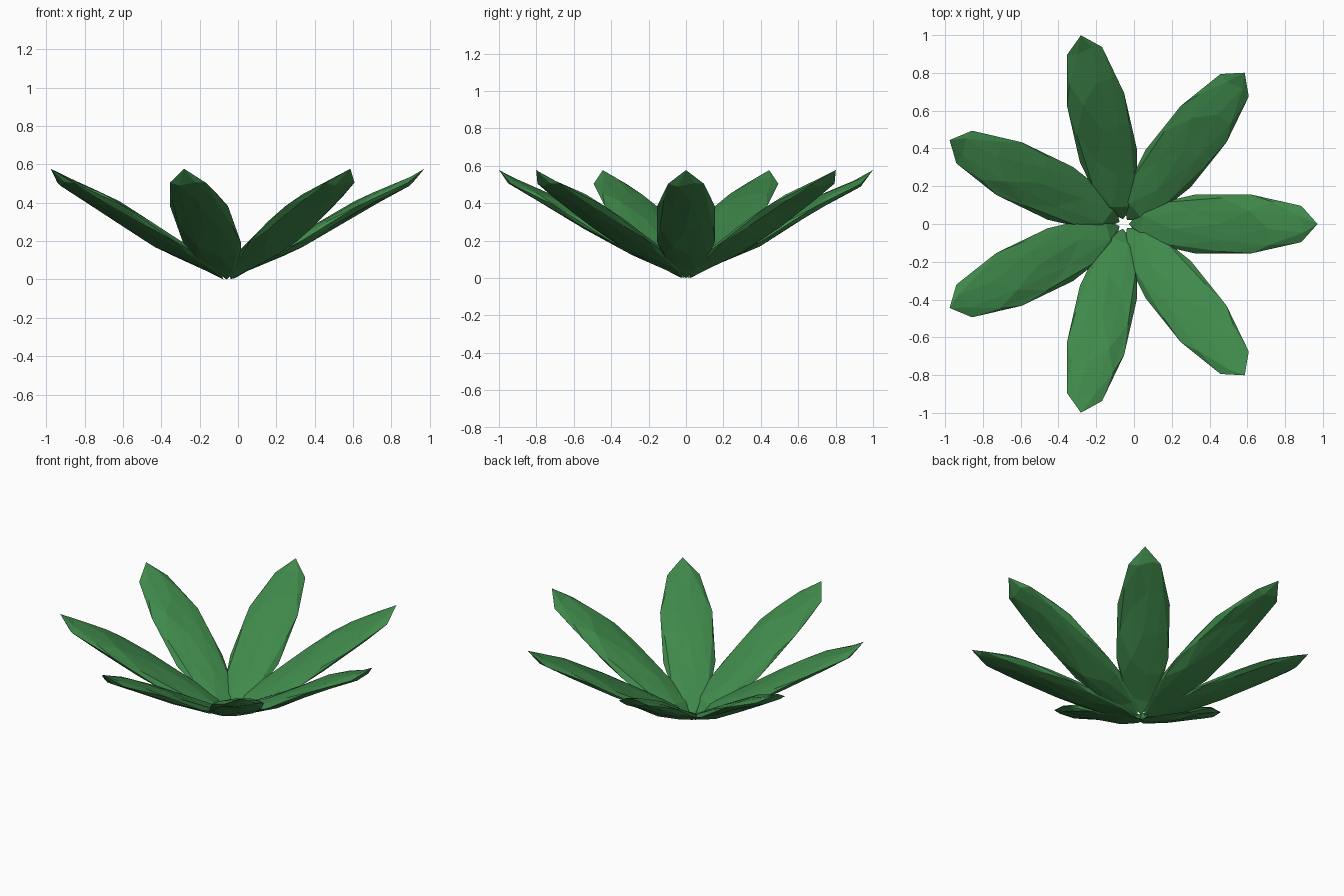
import bpy, bmesh, math
from mathutils import Matrix, Vector

if "Cube" in bpy.data.objects:
    bpy.data.objects.remove(bpy.data.objects["Cube"])

green = bpy.data.materials.new("leaf_green")
green.diffuse_color = (0.05, 0.25, 0.07, 1)
green.use_nodes = True
green.node_tree.nodes["Principled BSDF"].inputs["Base Color"].default_value = green.diffuse_color

LEAVES = 7
TILT = math.radians(30)
HALF_LEN, HALF_WIDTH, HALF_THICK = 0.577, 0.163, 0.035


def bend(u):
    """Slight S-bend of the blade along its length (u from -1 to 1)."""
    a = abs(u)
    pts = [(0, 0), (0.309, 0.006), (0.809, -0.02), (1.0, 0)]
    for (a0, b0), (a1, b1) in zip(pts, pts[1:]):
        if a <= a1 + 1e-4:
            return math.copysign(1, u) * (b0 + (b1 - b0) * (a - a0) / (a1 - a0))
    return 0


# One faceted leaf blade: flattened ball, tilted upward from the middle
bm = bmesh.new()
bmesh.ops.create_icosphere(bm, subdivisions=2, radius=1)
bmesh.ops.rotate(bm, verts=bm.verts, matrix=Matrix.Rotation(-math.pi / 2, 3, 'Z'))
for v in bm.verts:
    u, w, t = v.co
    v.co = Vector((u * HALF_LEN, w * HALF_WIDTH, t * HALF_THICK + bend(u)))
bmesh.ops.rotate(bm, verts=bm.verts, matrix=Matrix.Rotation(-TILT, 3, 'Y'))
bmesh.ops.translate(bm, verts=bm.verts, vec=(0.525, 0, 0.29))
low = min(v.co.z for v in bm.verts)
bmesh.ops.translate(bm, verts=bm.verts, vec=(0, 0, -low))
mesh = bpy.data.meshes.new("leaf")
bm.to_mesh(mesh)
bm.free()
mesh.materials.append(green)

# Ring of leaves around the centre
for i in range(LEAVES):
    leaf = bpy.data.objects.new(f"leaf_{i + 1}", mesh)
    leaf.location.x = -0.053
    leaf.rotation_euler.z = 2 * math.pi * i / LEAVES
    bpy.context.collection.objects.link(leaf)
